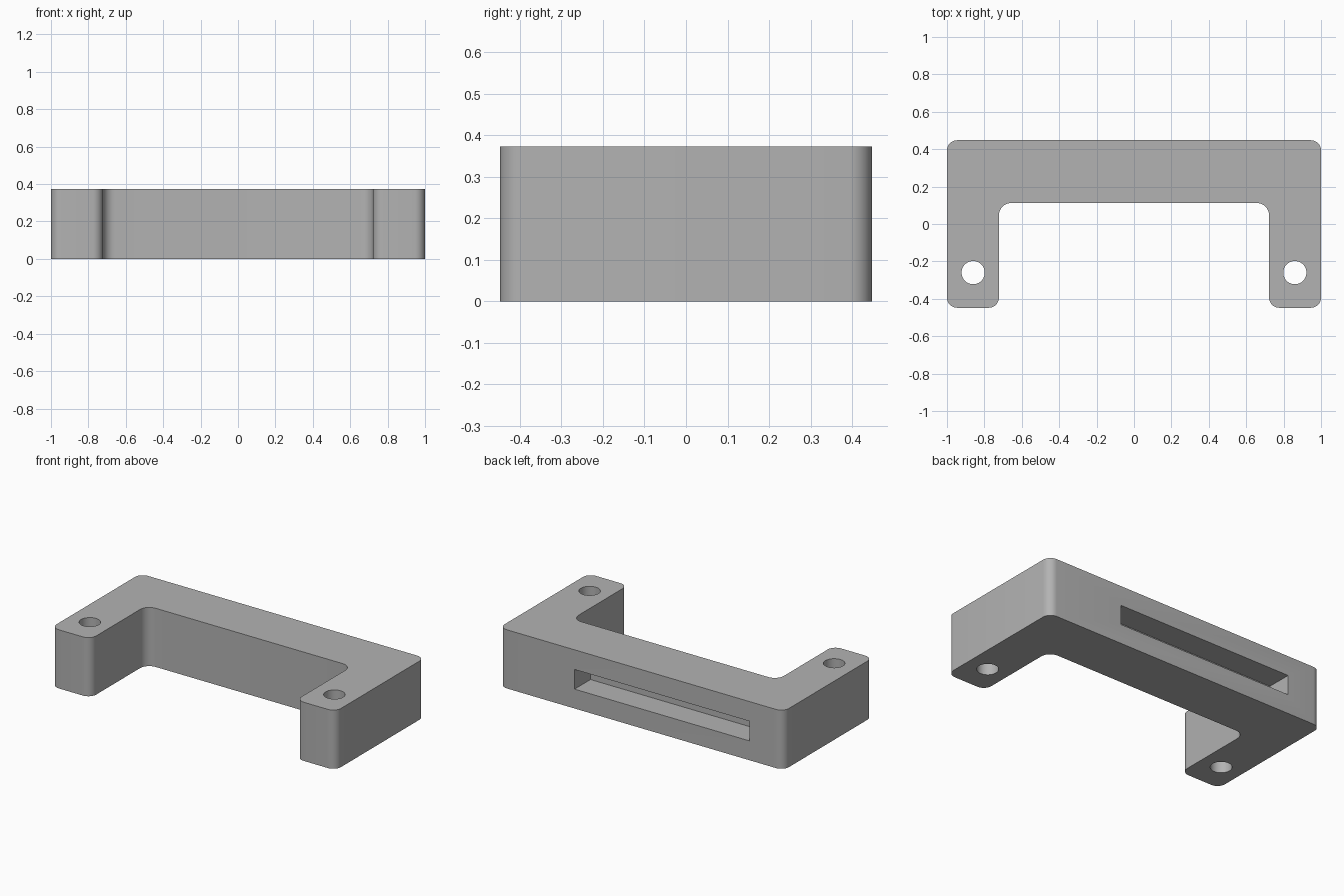
import bpy
import bmesh
from math import radians, cos, sin, pi
from mathutils import Vector

cube = bpy.data.objects.get("Cube")
if cube:
    bpy.data.objects.remove(cube, do_unlink=True)

HEIGHT = 0.373
OUTER_R, INNER_R = 0.055, 0.065

grey = bpy.data.materials.new("grey")
grey.use_nodes = True
colour = (0.45, 0.45, 0.45, 1)
grey.diffuse_color = colour
grey.node_tree.nodes["Principled BSDF"].inputs["Base Color"].default_value = colour


def rounded(corners, steps=8):
    """Round each right-angled corner (x, y, radius) with an arc."""
    points = []
    for i, (x, y, r) in enumerate(corners):
        p = Vector((x, y))
        a = (Vector(corners[i - 1][:2]) - p).normalized()
        b = (Vector(corners[(i + 1) % len(corners)][:2]) - p).normalized()
        centre = p + (a + b) * r
        for s in range(steps + 1):
            t = s / steps * pi / 2
            points.append(centre - b * r * cos(t) - a * r * sin(t))
    return points


def extrude(name, outline, z0, z1):
    """Make a solid prism from a flat outline."""
    bm = bmesh.new()
    face = bm.faces.new([bm.verts.new((p[0], p[1], z0)) for p in outline])
    top = bmesh.ops.extrude_face_region(bm, geom=[face])["geom"]
    verts = [v for v in top if isinstance(v, bmesh.types.BMVert)]
    bmesh.ops.translate(bm, verts=verts, vec=(0, 0, z1 - z0))
    bmesh.ops.recalc_face_normals(bm, faces=bm.faces[:])
    mesh = bpy.data.meshes.new(name)
    bm.to_mesh(mesh)
    bm.free()
    mesh.materials.append(grey)
    obj = bpy.data.objects.new(name, mesh)
    bpy.context.collection.objects.link(obj)
    return obj


# U-shaped body: one half of the outline, mirrored
half = [(1, 0.448, OUTER_R), (1, -0.448, OUTER_R),
        (0.722, -0.448, OUTER_R), (0.722, 0.112, INNER_R)]
outline = half + [(-x, y, r) for x, y, r in reversed(half)]
bracket = extrude("bracket", rounded(outline), 0, HEIGHT)

# Screw holes through the legs
cutters = []
for side in (1, -1):
    circle = [(side * 0.86 + 0.062 * cos(t * pi / 20), -0.26 + 0.062 * sin(t * pi / 20))
              for t in range(40)]
    cutters.append(extrude("hole_cutter", circle, -0.1, HEIGHT + 0.1))

# Blind slot in the back
slot = [(-0.76, 0.288), (0.47, 0.288), (0.47, 0.6), (-0.76, 0.6)]
cutters.append(extrude("slot_cutter", slot, 0.123, 0.248))

bpy.ops.object.select_all(action="DESELECT")
bracket.select_set(True)
bpy.context.view_layer.objects.active = bracket
for cutter in cutters:
    cutter.hide_render = True
    mod = bracket.modifiers.new("cut", "BOOLEAN")
    mod.operation = "DIFFERENCE"
    mod.solver = "EXACT"
    mod.object = cutter
    bpy.ops.object.modifier_apply(modifier=mod.name)
    bpy.data.objects.remove(cutter, do_unlink=True)

bpy.ops.object.shade_smooth_by_angle(angle=radians(30))
